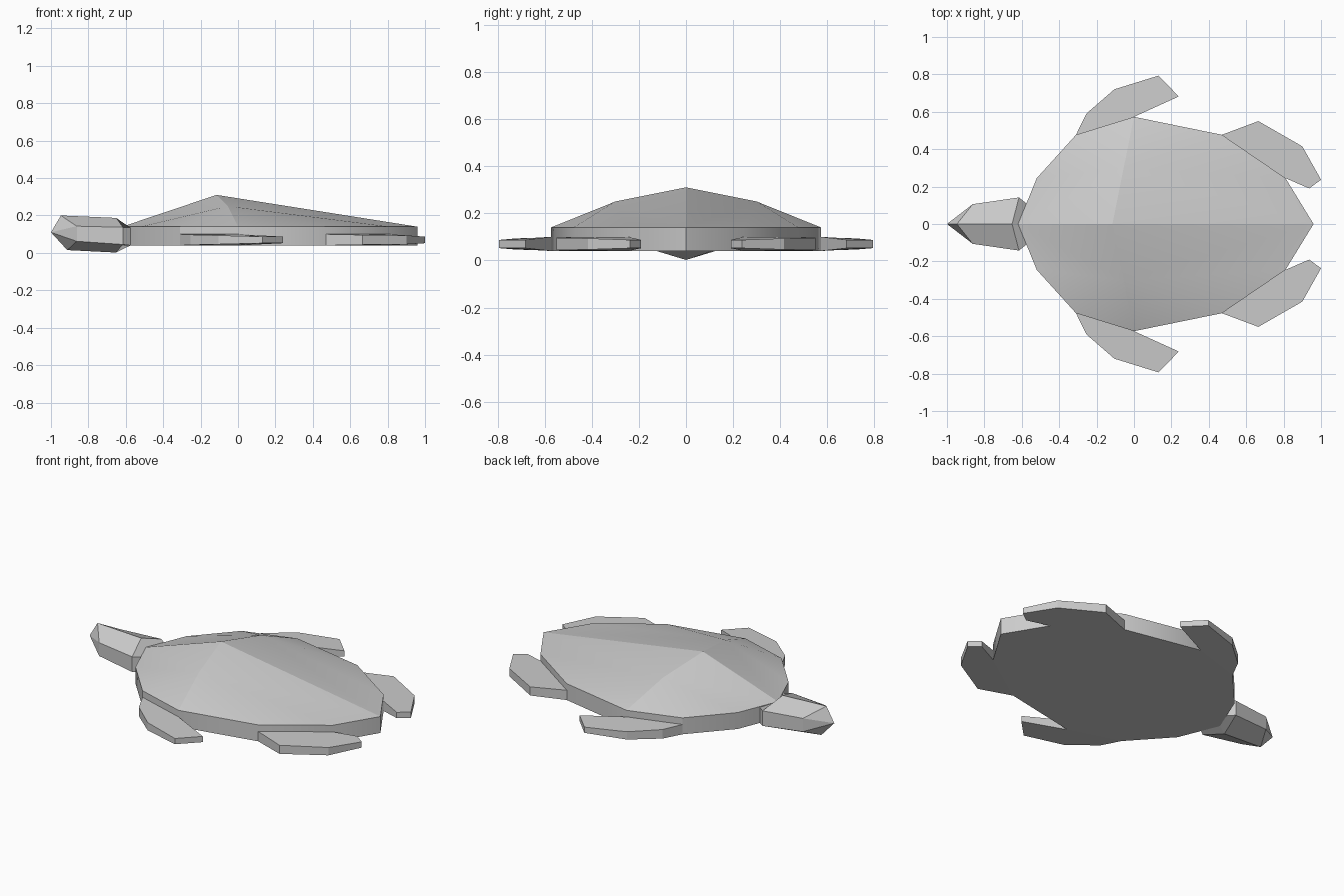
import bpy, bmesh, math

if "Cube" in bpy.data.objects:
    bpy.data.objects.remove(bpy.data.objects["Cube"])


def finish(bm, name):
    bmesh.ops.recalc_face_normals(bm, faces=bm.faces)
    me = bpy.data.meshes.new(name)
    bm.to_mesh(me)
    bm.free()
    ob = bpy.data.objects.new(name, me)
    bpy.context.collection.objects.link(ob)
    return ob


# Shell: outline rim, flat belly, and a dome with one shoulder point per side
half = [(-0.62, 0), (-0.52, 0.245), (-0.31, 0.477), (0, 0.573),
        (0.47, 0.477), (0.81, 0.245), (0.96, 0)]
outline = half + [(x, -y) for x, y in half[-2:0:-1]]
n, tail = len(outline), len(half) - 1
bm = bmesh.new()
low = [bm.verts.new((x, y, 0.04)) for x, y in outline]
rim = [bm.verts.new((x, y, 0.14)) for x, y in outline]
bm.faces.new(low)
for i in range(n):
    j = (i + 1) % n
    bm.faces.new((low[i], low[j], rim[j], rim[i]))
apex = bm.verts.new((-0.115, 0, 0.31))
ridges = [{apex, rim[0]}, {apex, rim[tail]}]
for s, first, side in ((1, 0, 3), (-1, tail, n - 3)):
    shoulder = bm.verts.new((-0.055, 0.3 * s, 0.25))
    for i in range(first, first + tail):
        bm.faces.new((shoulder, rim[i], rim[(i + 1) % n]))
    bm.faces.new((shoulder, apex, rim[0]))
    bm.faces.new((shoulder, apex, rim[tail]))
    ridges += [{apex, shoulder}, {shoulder, rim[side]}]
bmesh.ops.recalc_face_normals(bm, faces=bm.faces)
for f in bm.faces:
    f.smooth = True
for e in bm.edges:
    e.smooth = e.calc_face_angle(0) < math.radians(30) and set(e.verts) not in ridges
finish(bm, "shell")


# Flippers: flat outlines that get thinner toward the tip (x, y, taper)
def flipper(name, pts, s):
    bm = bmesh.new()
    bot = [bm.verts.new((x, y * s, 0.04 + 0.012 * t)) for x, y, t in pts]
    top = [bm.verts.new((x, y * s, 0.10 - 0.013 * t)) for x, y, t in pts]
    bm.faces.new(bot)
    bm.faces.new(top)
    for i in range(len(pts)):
        j = (i + 1) % len(pts)
        bm.faces.new((bot[i], bot[j], top[j], top[i]))
    finish(bm, name)


front = [(-0.31, 0.477, 0), (-0.255, 0.59, 0.2), (-0.105, 0.72, 0.5),
         (0.13, 0.793, 1), (0.24, 0.682, 1), (0, 0.573, 0)]
hind = [(0.47, 0.477, 0), (0.665, 0.55, 0.3), (0.90, 0.415, 0.5),
        (1.0, 0.237, 1), (0.937, 0.19, 1), (0.81, 0.245, 0)]
for s, label in ((1, "back"), (-1, "near")):
    flipper("front_flipper_" + label, front, s)
    flipper("hind_flipper_" + label, hind, s)

# Head: six-sided rings lofted from the shell wall to a pointed nose
# ring = ridge x, ridge top z, ridge bottom z, side x, side y, side top z, side bottom z
rings = [(-0.62, 0.14, 0.04, -0.575, 0.11, 0.135, 0.04),
         (-0.652, 0.187, 0.002, -0.615, 0.142, 0.137, 0.045),
         (-0.93, 0.20, 0.015, -0.862, 0.106, 0.143, 0.062)]
bm = bmesh.new()
loops = []
for k, (rx, zt, zb, sx, sy, st, sb) in enumerate(rings):
    d = 0.017 if k == 2 else 0
    pts = [(rx - d, 0, zt), (sx, sy, st), (sx, sy, sb),
           (rx + d, 0, zb), (sx, -sy, sb), (sx, -sy, st)]
    loops.append([bm.verts.new(p) for p in pts])
nose = bm.verts.new((-1.0, 0, 0.11))
for a, b in zip(loops, loops[1:]):
    for i in range(6):
        j = (i + 1) % 6
        bm.faces.new((a[i], a[j], b[j], b[i]))
for i in range(6):
    bm.faces.new((loops[-1][i], loops[-1][(i + 1) % 6], nose))
bm.faces.new(loops[0])
finish(bm, "head")
